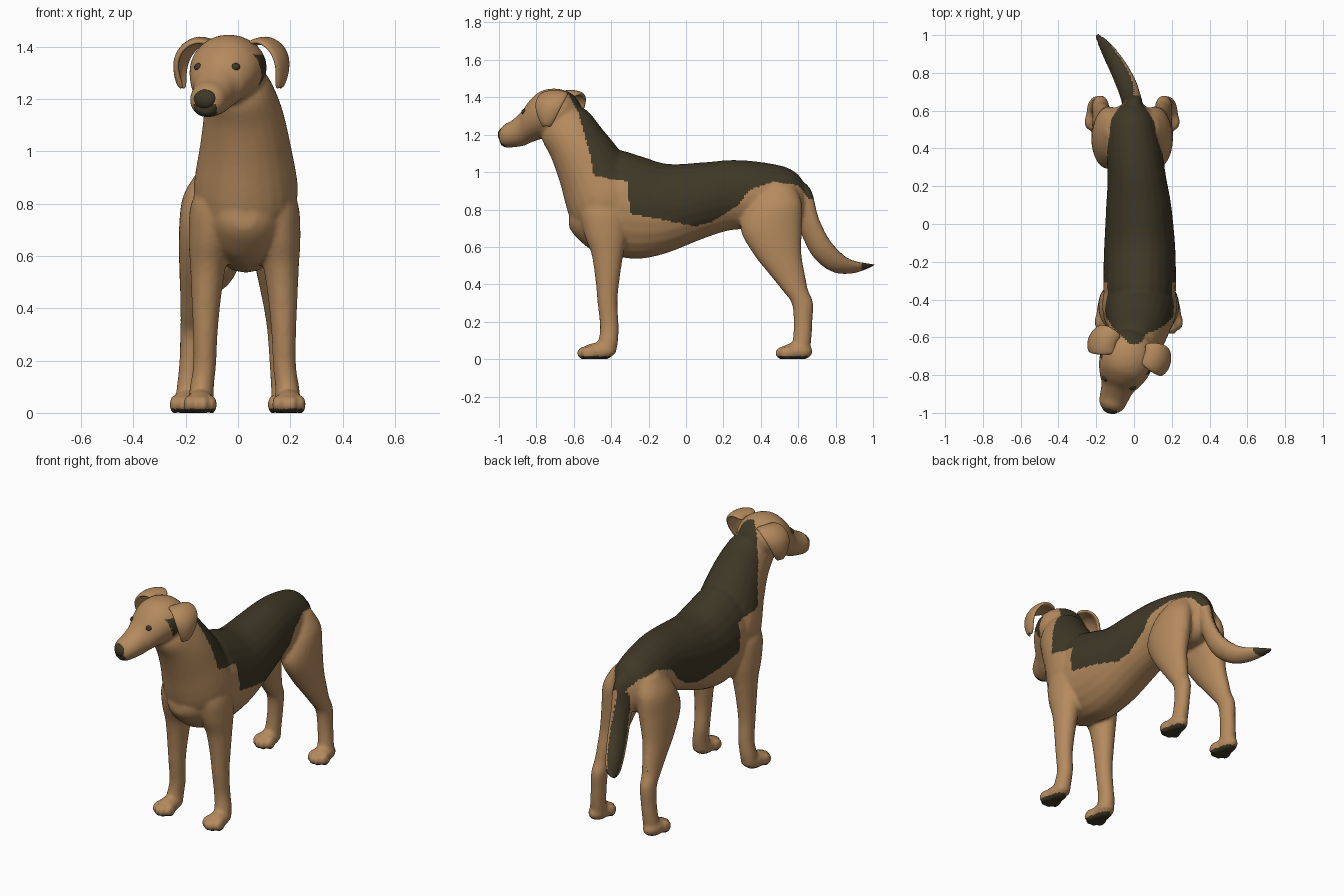
import bpy, bmesh, math
from mathutils import Vector, Matrix, Euler

cube = bpy.data.objects.get("Cube")
if cube:
    bpy.data.objects.remove(cube, do_unlink=True)


def make_material(name, rgb):
    mat = bpy.data.materials.new(name)
    mat.use_nodes = True
    mat.diffuse_color = (*rgb, 1)
    bsdf = mat.node_tree.nodes["Principled BSDF"]
    bsdf.inputs["Base Color"].default_value = (*rgb, 1)
    bsdf.inputs["Roughness"].default_value = 0.8
    return mat


TAN = make_material("tan_fur", (0.46, 0.255, 0.112))
DARK = make_material("dark_brown_fur", (0.05, 0.04, 0.02))

X, Y, Z = Vector((1, 0, 0)), Vector((0, 1, 0)), Vector((0, 0, 1))

# The head is turned to one side: side and forward axes around the skull
YAW = -0.322
SKULL = Vector((-0.02, -0.66, 0))
SIDE = Vector((math.cos(YAW), math.sin(YAW), 0))
FORWARD = Vector((math.sin(YAW), -math.cos(YAW), 0))


def head_point(s, d, z):
    return SKULL + SIDE * s + FORWARD * d + Z * z


def smooth_rows(rows, steps=4):
    """Interpolate a table of cross-sections with a Catmull-Rom spline."""
    out = []
    for i in range(len(rows) - 1):
        a, b, c, d = (rows[max(i - 1, 0)], rows[i], rows[i + 1],
                      rows[min(i + 2, len(rows) - 1)])
        for k in range(steps):
            t = k / steps
            out.append([q + t * (r - p + t * (2 * p - 5 * q + 4 * r - s
                        + t * (3 * (q - r) + s - p))) / 2
                        if k else q for p, q, r, s in zip(a, b, c, d)])
    return out + [list(rows[-1])]


def loft(bm, rows, u, v, place=lambda x, y, z: Vector((x, y, z)), n=24):
    """Closed tube through elliptical sections (x, y, z, radius_u, radius_v)."""
    rings = []
    for x, y, z, ru, rv in smooth_rows(rows):
        centre = place(x, y, z)
        angles = [2 * math.pi * i / n for i in range(n)]
        rings.append([bm.verts.new(centre + u * ru * math.cos(a)
                                   + v * rv * math.sin(a)) for a in angles])
    for a, b in zip(rings, rings[1:]):
        for i in range(n):
            j = (i + 1) % n
            bm.faces.new((a[i], a[j], b[j], b[i]))
    bm.faces.new(rings[0])
    bm.faces.new(rings[-1])


def ellipsoid(bm, centre, radii, yaw=0):
    bmesh.ops.create_uvsphere(bm, u_segments=24, v_segments=14, radius=1,
                              matrix=Matrix.LocRotScale(centre, Euler((0, 0, yaw)),
                                                        Vector(radii)))


def make_object(name, bm, *mats):
    bmesh.ops.recalc_face_normals(bm, faces=bm.faces[:])
    mesh = bpy.data.meshes.new(name)
    bm.to_mesh(mesh)
    bm.free()
    for mat in mats:
        mesh.materials.append(mat)
    obj = bpy.data.objects.new(name, mesh)
    bpy.context.collection.objects.link(obj)
    for poly in mesh.polygons:
        poly.use_smooth = True
    return obj


body_bm = bmesh.new()

# Torso, from rump to breastbone
loft(body_bm, [
    (-0.01, 0.635, 0.85, 0.05, 0.07), (-0.01, 0.61, 0.85, 0.09, 0.125),
    (-0.01, 0.54, 0.855, 0.13, 0.17), (0, 0.4, 0.872, 0.148, 0.182),
    (0.015, 0.25, 0.878, 0.155, 0.187), (0.025, 0.1, 0.85, 0.172, 0.203),
    (0.03, -0.1, 0.806, 0.187, 0.238), (0.03, -0.25, 0.812, 0.192, 0.276),
    (0.03, -0.38, 0.83, 0.19, 0.28), (0.028, -0.5, 0.78, 0.165, 0.2),
    (0.025, -0.59, 0.755, 0.1, 0.1), (0.025, -0.625, 0.745, 0.04, 0.04)], X, Z)

# Neck
loft(body_bm, [
    (0.03, -0.36, 0.74, 0.17, 0.2), (0.03, -0.43, 0.85, 0.2, 0.215),
    (0.028, -0.515, 1.03, 0.172, 0.182), (0.02, -0.585, 1.155, 0.15, 0.157),
    (0, -0.645, 1.25, 0.13, 0.145), (-0.01, -0.67, 1.31, 0.1, 0.1)],
    X, Vector((0, 0.87, 0.49)))

# Head and muzzle
loft(body_bm, [
    (0, -0.09, 1.32, 0.06, 0.05), (0, -0.04, 1.32, 0.12, 0.105),
    (0, 0.04, 1.32, 0.145, 0.127), (0, 0.12, 1.305, 0.135, 0.128),
    (0, 0.18, 1.27, 0.11, 0.112), (0, 0.22, 1.235, 0.087, 0.095),
    (0, 0.28, 1.205, 0.076, 0.073), (0, 0.32, 1.195, 0.066, 0.064),
    (0, 0.345, 1.188, 0.045, 0.045)], SIDE, Z, head_point)

# Tail
loft(body_bm, [
    (-0.01, 0.57, 0.93, 0.05, 0.05), (-0.01, 0.62, 0.86, 0.06, 0.065),
    (-0.015, 0.66, 0.72, 0.055, 0.062), (-0.035, 0.725, 0.59, 0.053, 0.062),
    (-0.08, 0.82, 0.505, 0.047, 0.055), (-0.14, 0.92, 0.487, 0.035, 0.042),
    (-0.2, 1.005, 0.503, 0.013, 0.014)], Vector((0.9, 0.4, 0)),
    Vector((0, 0.7, 0.7)))

# Legs as (offset from middle, y, z, half width, half depth)
FRONT_LEG = [
    (0.09, -0.43, 0.9, 0.06, 0.09), (0.12, -0.44, 0.8, 0.085, 0.125),
    (0.13, -0.43, 0.67, 0.084, 0.115), (0.14, -0.42, 0.56, 0.068, 0.085),
    (0.147, -0.42, 0.42, 0.055, 0.064), (0.15, -0.42, 0.3, 0.047, 0.053),
    (0.153, -0.41, 0.18, 0.044, 0.05), (0.163, -0.415, 0.1, 0.046, 0.052),
    (0.167, -0.43, 0.03, 0.05, 0.055)]
HIND_LEG = [
    (0.08, 0.5, 0.93, 0.06, 0.08), (0.115, 0.48, 0.83, 0.085, 0.14),
    (0.128, 0.455, 0.7, 0.088, 0.165), (0.145, 0.49, 0.56, 0.07, 0.128),
    (0.155, 0.543, 0.45, 0.056, 0.094), (0.162, 0.583, 0.37, 0.048, 0.07),
    (0.167, 0.622, 0.3, 0.044, 0.058), (0.172, 0.626, 0.2, 0.042, 0.05),
    (0.18, 0.62, 0.1, 0.044, 0.05), (0.185, 0.605, 0.03, 0.048, 0.055)]
for leg, middle, paw_y in ((FRONT_LEG, 0.025, -0.47), (HIND_LEG, -0.01, 0.59)):
    for side in (1, -1):
        rows = [(middle + side * r[0], *r[1:]) for r in leg]
        loft(body_bm, rows, X, Y)
        # Paw with four toes
        paw_x = rows[-1][0] + side * 0.003
        ellipsoid(body_bm, (paw_x, paw_y, 0.04), (0.054, 0.088, 0.048))
        for toe in (-1.5, -0.5, 0.5, 1.5):
            ellipsoid(body_bm, (paw_x + toe * 0.03, paw_y - 0.075 + 0.012 * toe * toe, 0.032),
                      (0.019, 0.042, 0.036))

# Fuse the parts into one smooth skin
body = make_object("body", body_bm, TAN, DARK)
bpy.context.view_layer.objects.active = body
body.select_set(True)
remesh = body.modifiers.new("fuse", 'REMESH')
remesh.mode = 'VOXEL'
remesh.voxel_size = 0.0105
remesh.use_smooth_shade = True
relax = body.modifiers.new("relax", 'SMOOTH')
relax.factor = 0.5
relax.iterations = 5
for mod in ("fuse", "relax"):
    bpy.ops.object.modifier_apply(modifier=mod)
for vert in body.data.vertices:
    vert.co.z = max(vert.co.z, 0)

# Lower edge of the dark saddle as (y, z)
SADDLE = [(-0.65, 1.45), (-0.58, 1.33), (-0.52, 1.12), (-0.53 + 0.04, 0.98),
          (-0.31, 0.95), (-0.3, 0.78), (0.05, 0.71), (0.14, 0.735),
          (0.28, 0.825), (0.34, 0.905), (0.47, 0.95), (0.6, 0.93), (0.68, 0.83)]
TAIL_STRIPE = Vector((-0.5, 0.35, 0.8)).normalized()


def is_dark(c, normal):
    if c.z < 0.016:                                   # paw pads
        return True
    if c.y > 0.94:                                    # tail tip
        return True
    if c.y > 0.64 and c.z < 0.86:                     # stripe along the tail
        return c.z > 0.4 and normal.dot(TAIL_STRIPE) > 0.6
    local = c - SKULL
    s, d = abs(local.dot(SIDE)), local.dot(FORWARD)
    if d > 0.31 and c.z < 1.18 and c.z > 1:           # lips
        return s < 0.045
    if s > 0.1 and c.z > 1.25 and abs(d - 0.05) < (c.z - 1.23) * 0.4 and c.z < 1.37:
        return True                                   # patch below the ear
    if c.y < -0.5 and abs(c.x - 0.02) > 0.03 + (c.y + 0.65):
        return False
    for (y0, z0), (y1, z1) in zip(SADDLE, SADDLE[1:]):
        if y0 <= c.y < y1:
            return c.z > z0 + (z1 - z0) * (c.y - y0) / (y1 - y0)
    return False


for poly in body.data.polygons:
    poly.use_smooth = True
    poly.material_index = int(is_dark(poly.center, poly.normal))

# Nose
nose_bm = bmesh.new()
ellipsoid(nose_bm, head_point(0, 0.333, 1.2), (0.046, 0.028, 0.038), YAW)
make_object("nose", nose_bm, DARK)

# Folded ears as rows of (side, forward, z, half width), and eyes
EAR = [(0.08, 0, 1.415, 0.05), (0.135, 0, 1.438, 0.075), (0.19, 0.005, 1.41, 0.085),
       (0.22, 0.015, 1.36, 0.075), (0.22, 0.02, 1.3, 0.05), (0.205, 0.025, 1.245, 0.018)]
for side, word in ((1, "left"), (-1, "right")):
    ear_bm = bmesh.new()
    grid = [[ear_bm.verts.new(head_point(side * (s - 0.02 * k * k), d + w * k, z - 0.012 * k * k))
             for k in (-1, -0.5, 0, 0.5, 1)] for s, d, z, w in EAR]
    for a, b in zip(grid, grid[1:]):
        for i in range(len(a) - 1):
            ear_bm.faces.new((a[i], a[i + 1], b[i + 1], b[i]))
    ear = make_object(word + "_ear", ear_bm, TAN)
    thick = ear.modifiers.new("thickness", 'SOLIDIFY')
    thick.thickness = 0.022
    thick.offset = 0
    ear.modifiers.new("rounding", 'SUBSURF').levels = 2
    ear.modifiers["rounding"].render_levels = 2

    eye_bm = bmesh.new()
    ellipsoid(eye_bm, head_point(side * 0.074, 0.188, 1.322), (0.018, 0.018, 0.016), YAW)
    make_object(word + "_eye", eye_bm, DARK)
